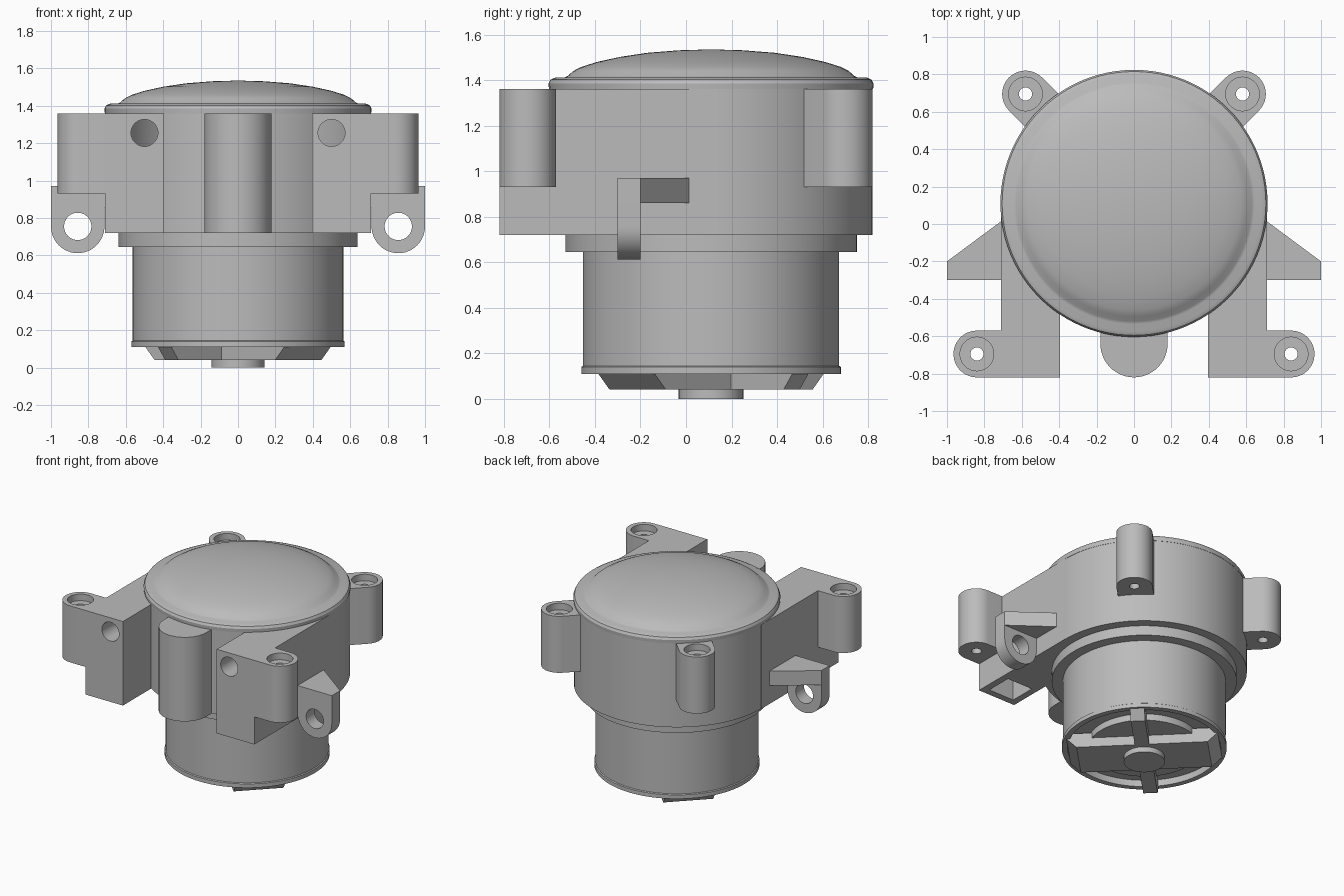
import bpy, bmesh, math
from mathutils import Vector, Matrix

default = bpy.data.objects.get("Cube")
if default:
    bpy.data.objects.remove(default, do_unlink=True)

grey = bpy.data.materials.new("light grey")
grey.use_nodes = True
grey.diffuse_color = (0.5, 0.5, 0.5, 1)
grey.node_tree.nodes["Principled BSDF"].inputs["Base Color"].default_value = (0.5, 0.5, 0.5, 1)

CY = 0.11                      # y of the main axis
TOP, BASE, EAR = 1.36, 0.72, 0.93


def finish(name, bm):
    bmesh.ops.recalc_face_normals(bm, faces=bm.faces[:])
    me = bpy.data.meshes.new(name)
    bm.to_mesh(me)
    bm.free()
    me.materials.append(grey)
    ob = bpy.data.objects.new(name, me)
    bpy.context.collection.objects.link(ob)
    return ob


def lathe(name, profile, steps=96):
    """Turn an (r, z) profile about the main axis."""
    bm = bmesh.new()
    vs = [bm.verts.new((r, CY, z)) for r, z in profile]
    edges = [bm.edges.new(p) for p in zip(vs, vs[1:])]
    bmesh.ops.spin(bm, geom=vs + edges, cent=(0, CY, 0), axis=(0, 0, 1),
                   angle=math.tau, steps=steps)
    bmesh.ops.remove_doubles(bm, verts=bm.verts[:], dist=1e-4)
    return finish(name, bm)


def prism(name, outline, lo, hi, axis="z"):
    """Extrude a plan outline along z, or an (x, z) outline along y."""
    bm = bmesh.new()
    place = (lambda a, b: (a, b, lo)) if axis == "z" else (lambda a, b: (a, lo, b))
    face = bm.faces.new([bm.verts.new(place(a, b)) for a, b in outline])
    up = Vector((0, 0, hi - lo)) if axis == "z" else Vector((0, hi - lo, 0))
    ext = bmesh.ops.extrude_face_region(bm, geom=[face])
    bmesh.ops.translate(bm, vec=up, verts=[v for v in ext["geom"] if isinstance(v, bmesh.types.BMVert)])
    return finish(name, bm)


def arc(cx, cy, r, start, end, n=24):
    return [(cx + r * math.cos(math.radians(start + (end - start) * i / n)),
             cy + r * math.sin(math.radians(start + (end - start) * i / n))) for i in range(n + 1)]


def circle(cx, cy, r):
    return arc(cx, cy, r, 0, 352.5, 47)


def rect(x0, x1, y0, y1):
    return [(x0, y0), (x1, y0), (x1, y1), (x0, y1)]


def bake(ob):
    me = bpy.data.meshes.new_from_object(ob.evaluated_get(bpy.context.evaluated_depsgraph_get()))
    ob.modifiers.clear()
    ob.data = me


def combine(ob, others, op):
    """Boolean each helper into ob, then remove it."""
    for other in others:
        mod = ob.modifiers.new("bool", "BOOLEAN")
        mod.operation, mod.solver, mod.object = op, "EXACT", other
        bake(ob)
        bpy.data.objects.remove(other, do_unlink=True)


def mirrored(ob):
    ob.modifiers.new("mirror", "MIRROR").use_mirror_merge = False
    bake(ob)
    return ob


def boss_holes(x, y):
    return [prism("cut", circle(x, y, 0.09), TOP - 0.05, TOP + 0.1),
            prism("cut", circle(x, y, 0.035), EAR - 0.1, TOP + 0.1)]


# Front mounting arm: hollow leg with a side boss
arm = prism("front_arms", rect(0.395, 0.712, -0.82, CY), BASE, TOP)
wing = prism("wing", [(0.5, -0.82)] + arc(0.84, -0.695, 0.125, -90, 90) + [(0.5, -0.57)], EAR, TOP)
combine(arm, [wing], "UNION")
combine(arm, boss_holes(0.84, -0.695) + [
    prism("cut", rect(0.445, 0.66, -0.77, -0.57), BASE - 0.1, 1.1),
    prism("cut", circle(0.5, 1.255, 0.072), -0.9, 0.11, "y"),
    lathe("cut", [(0, 0.82), (0.64, 0.82), (0.64, 1.5), (0, 1.5)])], "DIFFERENCE")
mirrored(arm)

# Back ears, reaching diagonally into the housing
ex, ey, reach = 0.58, 0.695, 0.18
ear_arc = arc(ex, ey, 0.125, -45, 135)
inner = [(ear_arc[-1][0] - reach, ear_arc[-1][1] - reach), (ear_arc[0][0] - reach, ear_arc[0][1] - reach)]
ear = prism("back_ears", ear_arc + inner, EAR, TOP)
combine(ear, boss_holes(ex, ey) + [
    lathe("cut", [(0, 0.82), (0.66, 0.82), (0.66, 1.5), (0, 1.5)])], "DIFFERENCE")
mirrored(ear)

# Side hinge lugs with a gusset behind
lug = prism("hinge_lugs", [(0.69, 0.97), (0.69, 0.755 + 0.1)] + [(0.715, 0.755 + 0.1)]
            + arc(0.857, 0.755, 0.143, 180, 360) + [(1.0, 0.97)], -0.30, -0.20, "y")
combine(lug, [prism("cut", circle(0.857, 0.755, 0.073), -0.5, 0.1, "y")], "DIFFERENCE")
mirrored(lug)
gusset = prism("hinge_gussets", [(0.66, -0.21), (1.0, -0.2), (0.71, 0.015), (0.66, 0.015)], 0.86, 0.97)
mirrored(gusset)

# Round housing, hollow inside, pierced behind the arm holes
housing = lathe("housing", [(0, BASE), (0.71, BASE), (0.71, TOP), (0.64, TOP), (0.64, 0.82), (0, 0.82)])
combine(housing, [prism("cut", circle(s * 0.5, 1.255, 0.072), -0.9, 0.11, "y") for s in (-1, 1)],
        "DIFFERENCE")

# Rounded rib on the front
rib = prism("front_rib", [(-0.18, -0.53)] + arc(0, -0.64, 0.18, 180, 360) + [(0.18, -0.53)], BASE, TOP)

# Domed cap with a rolled rim
cap = lathe("domed_cap", [(0, TOP), (0.712, TOP), (0.714, 1.385), (0.705, 1.402), (0.685, 1.411),
                          (0.645, 1.411), (0.63, 1.418), (0.605, 1.44), (0.57, 1.458), (0.5, 1.48),
                          (0.4, 1.502), (0.28, 1.52), (0.14, 1.531), (0, 1.535)])

# Collar, lower barrel and its lip with a ring groove underneath
collar = lathe("collar", [(0, 0.645), (0.64, 0.645), (0.64, BASE + 0.01), (0, BASE + 0.01)])
barrel = lathe("lower_barrel", [(0, 0.11), (0.39, 0.11), (0.39, 0.16), (0.53, 0.16), (0.53, 0.11),
                                (0.57, 0.11), (0.57, 0.14), (0.563, 0.145), (0.563, 0.65), (0, 0.65)])


# Diagonal cross bars with bevelled ends
def cross_bar(name, half_width, angle, long_top, long_low):
    bar = prism(name, [(-long_low, 0.04), (long_low, 0.04), (long_top, 0.11),
                       (long_top, 0.15), (-long_top, 0.15), (-long_top, 0.11)],
                -half_width, half_width, "y")
    bar.data.transform(Matrix.Translation((0, CY, 0)) @ Matrix.Rotation(math.radians(angle), 4, "Z"))
    return bar


wide = cross_bar("wide_cross_bar", 0.175, -45, 0.525, 0.455)
narrow = cross_bar("narrow_cross_bar", 0.05, 45, 0.555, 0.5)
hub = lathe("bottom_hub", [(0, 0), (0.142, 0), (0.142, 0.06), (0, 0.06)], 64)

# Smooth round surfaces, keep the edges crisp
bpy.ops.object.select_all(action="DESELECT")
for ob in (arm, ear, lug, gusset, housing, rib, cap, collar, barrel, wide, narrow, hub):
    ob.select_set(True)
    bpy.context.view_layer.objects.active = ob
bpy.ops.object.shade_smooth_by_angle(angle=math.radians(32))
